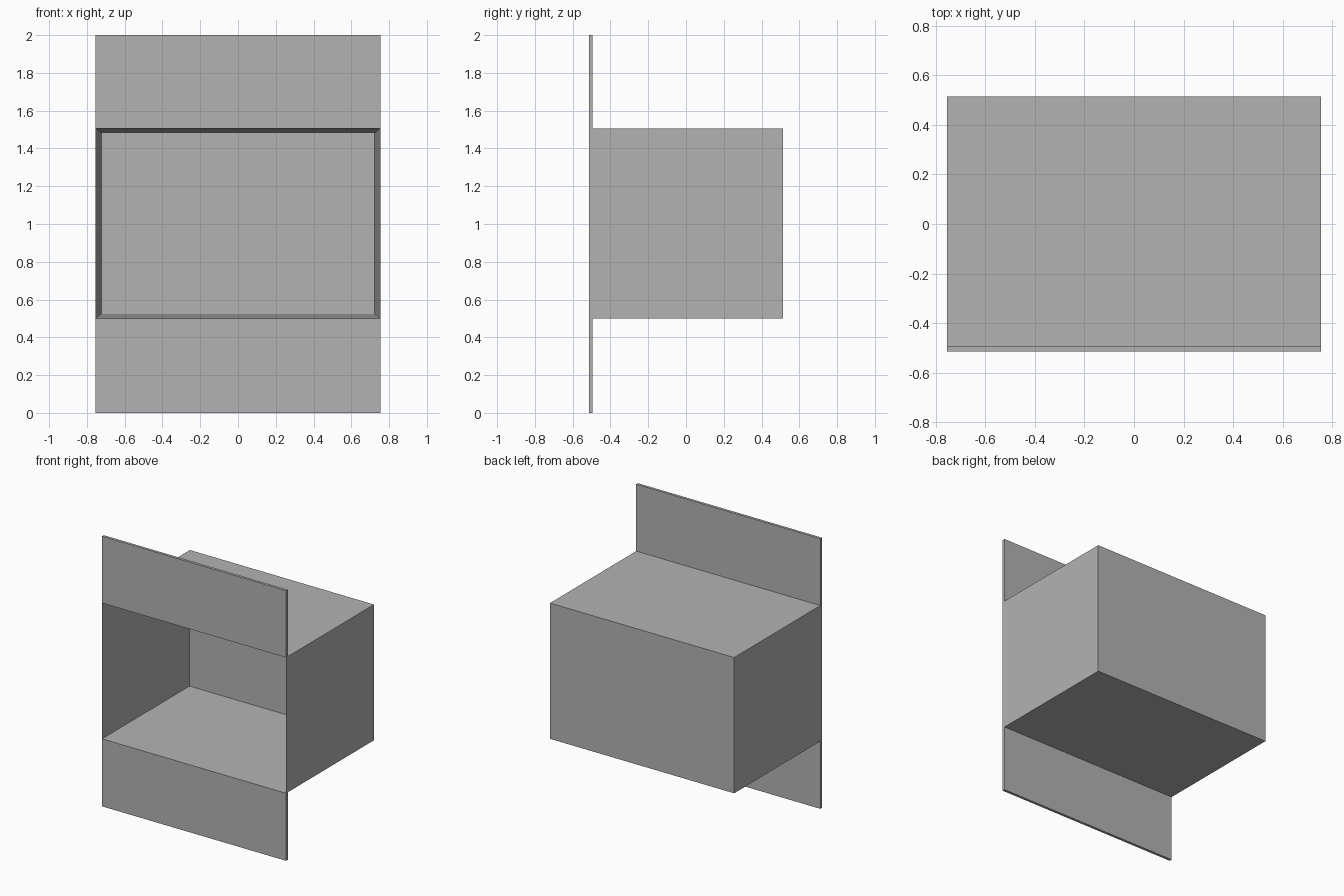
import bpy
import bmesh
from mathutils import Vector

cube = bpy.data.objects.get("Cube")
if cube:
    bpy.data.objects.remove(cube, do_unlink=True)

grey = bpy.data.materials.new("plain grey")
grey.use_nodes = True
colour = (0.45, 0.45, 0.45, 1)
grey.diffuse_color = colour
grey.node_tree.nodes["Principled BSDF"].inputs["Base Color"].default_value = colour

HALF_WIDTH = 0.754
FRONT, BACK = -0.514, 0.514
PANEL_BACK = -0.494
LOW, HIGH = 0.5, 1.505


def box_mesh(low, high):
    """Box between two opposite corners."""
    bm = bmesh.new()
    bmesh.ops.create_cube(bm, size=1)
    low, high = Vector(low), Vector(high)
    for v in bm.verts:
        v.co = (low + high) / 2 + v.co * (high - low)
    return bm


def finish(bm, name):
    bmesh.ops.recalc_face_normals(bm, faces=bm.faces)
    mesh = bpy.data.meshes.new(name)
    bm.to_mesh(mesh)
    bm.free()
    mesh.materials.append(grey)
    obj = bpy.data.objects.new(name, mesh)
    bpy.context.collection.objects.link(obj)


# Open box: the front face is pushed in to a slightly smaller back wall
bm = box_mesh((-HALF_WIDTH, FRONT, LOW), (HALF_WIDTH, BACK, HIGH))
front = min(bm.faces, key=lambda f: f.calc_center_median().y)
opening = bmesh.ops.extrude_discrete_faces(bm, faces=[front])["faces"][0]
middle = (LOW + HIGH) / 2
for v in opening.verts:
    v.co.x *= 0.96
    v.co.y = 0.467
    v.co.z = middle + (v.co.z - middle) * 0.953
finish(bm, "open_box")

# Thin front panels above and below the opening
for name, bottom, top in (("upper_panel", HIGH, 2), ("lower_panel", 0, LOW)):
    finish(box_mesh((-HALF_WIDTH, FRONT, bottom), (HALF_WIDTH, PANEL_BACK, top)), name)
